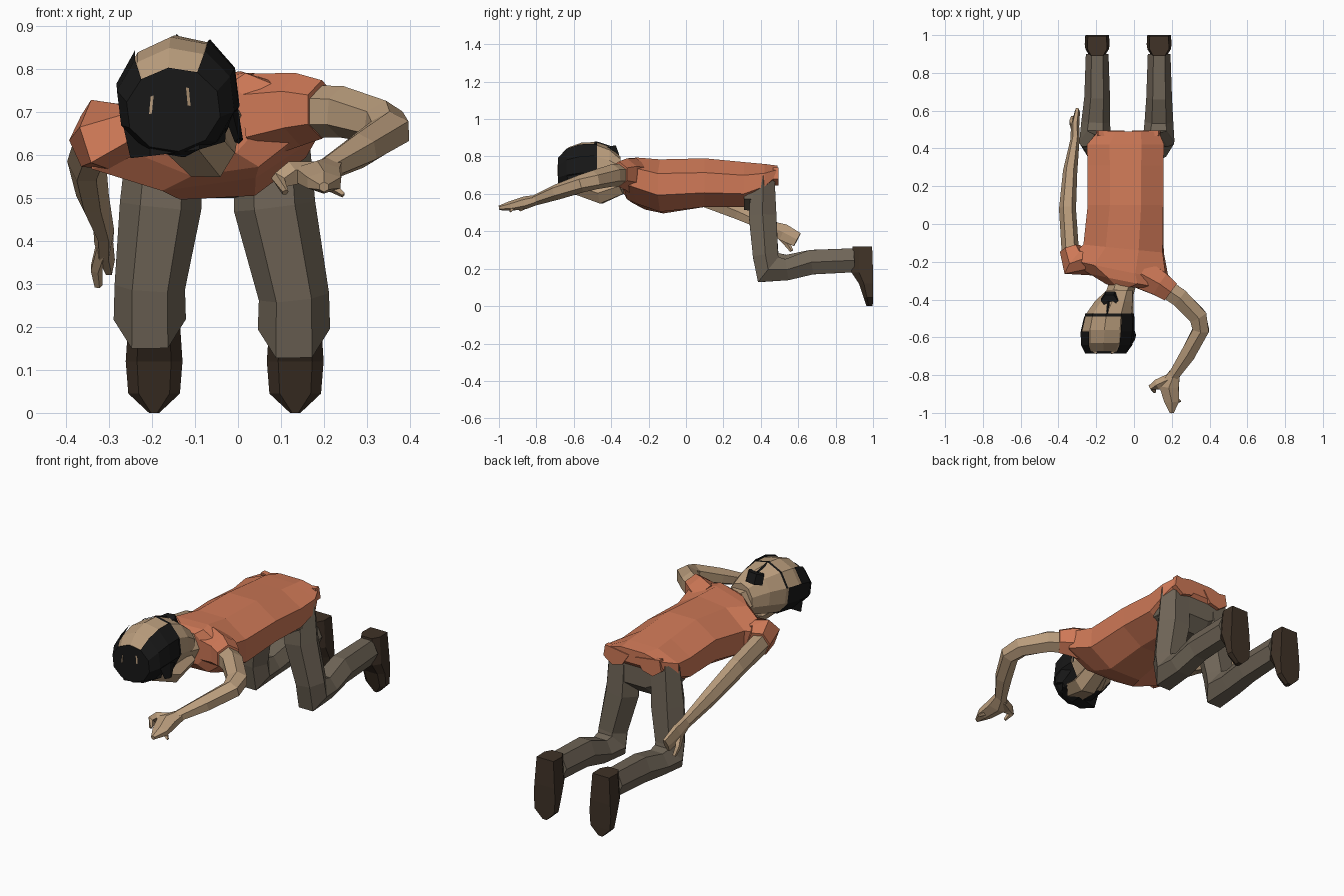
import bpy, bmesh, math
from mathutils import Vector as V


def material(name, rgb):
    m = bpy.data.materials.new(name)
    m.diffuse_color = (*rgb, 1)
    return m


SHIRT = material("shirt_orange", (0.62, 0.19, 0.095))
SKIN = material("skin_tan", (0.48, 0.33, 0.20))
CLOTH = material("trouser_grey", (0.16, 0.13, 0.095))
BOOT = material("boot_brown", (0.05, 0.032, 0.02))
BLACK = material("mask_black", (0.009, 0.009, 0.009))


def loft(name, rings, mat, keep=None):
    """Skin a list of equal-length rings and cap both ends."""
    bm = bmesh.new()
    vs = [[bm.verts.new(p) for p in r] for r in rings]
    n = len(rings[0])
    for a, b in zip(vs, vs[1:]):
        for i in range(n):
            j = (i + 1) % n
            bm.faces.new((a[i], a[j], b[j], b[i]))
    bm.faces.new(vs[0])
    bm.faces.new(vs[-1])
    bmesh.ops.recalc_face_normals(bm, faces=bm.faces)
    if keep:
        bad = [f for f in bm.faces if not keep(f.calc_center_median())]
        bmesh.ops.delete(bm, geom=bad, context='FACES')
    me = bpy.data.meshes.new(name)
    bm.to_mesh(me)
    bm.free()
    me.materials.append(mat)
    ob = bpy.data.objects.new(name, me)
    bpy.context.collection.objects.link(ob)
    return ob


def limb(name, st, mat, ref=(1, 0, 0), n=6):
    """Tube through stations (x, y, z, radius along ref, radius across)."""
    pts = [V(s[:3]) for s in st]
    rings = []
    for i, (c, s) in enumerate(zip(pts, st)):
        t = V()
        if i:
            t += (c - pts[i - 1]).normalized()
        if i < len(pts) - 1:
            t += (pts[i + 1] - c).normalized()
        t.normalize()
        side = V(ref)
        side = (side - t * side.dot(t)).normalized()
        up = t.cross(side)
        rings.append([c + side * s[3] * math.cos(k * math.tau / n)
                      + up * s[4] * math.sin(k * math.tau / n) for k in range(n)])
    return loft(name, rings, mat)


def yrings(st, n, grow=1.0):
    """Flat-topped rings along y: (y, cx, cz, rx, rz, skew, roll degrees)."""
    out = []
    f = grow / math.cos(math.pi / n)
    for y, cx, cz, rx, rz, skew, roll in st:
        c, s = math.cos(math.radians(roll)), math.sin(math.radians(roll))
        ring = []
        for k in range(n):
            a = (k + 0.5) * math.tau / n
            u, w = rx * f * math.cos(a), rz * f * math.sin(a)
            ring.append(V((cx + u * c - w * s, y + skew * u, cz + u * s + w * c)))
        out.append(ring)
    return out


# Shirt body, from hem to collar
loft("shirt", yrings([
    (0.49, -0.03, 0.715, 0.16, 0.036, 0, 0),
    (0.42, -0.045, 0.675, 0.205, 0.085, 0, 0),
    (0.31, -0.045, 0.65, 0.20, 0.12, 0, 0),
    (0.10, -0.045, 0.66, 0.20, 0.13, 0, 0),
    (-0.13, -0.055, 0.64, 0.21, 0.14, -0.1, 3),
    (-0.24, -0.085, 0.655, 0.265, 0.125, -0.2, 8),
    (-0.30, -0.045, 0.67, 0.19, 0.11, -0.2, 8),
    (-0.33, -0.05, 0.68, 0.09, 0.08, -0.1, 6)], 8), SHIRT)
limb("left_sleeve", [(0.05, -0.27, 0.69, 0.10, 0.09), (0.14, -0.32, 0.705, 0.085, 0.075),
                     (0.195, -0.36, 0.705, 0.068, 0.064)], SHIRT, (0, 0, 1))
limb("right_sleeve", [(-0.21, -0.205, 0.655, 0.06, 0.07), (-0.315, -0.20, 0.645, 0.085, 0.088),
                      (-0.337, -0.13, 0.63, 0.058, 0.07)], SHIRT)
# Two hem lobes hanging over the seat, notched in the middle
for name, s in (("right_hem", -1), ("left_hem", 1)):
    lobe = [(0.02, 0.72), (0.16, 0.74), (0.17, 0.68), (0.12, 0.645), (0.06, 0.66)]
    loft(name, [[V((-0.03 + s * u, y, z)) for u, z in lobe] for y in (0.465, 0.495)], SHIRT)

# Left arm reaching forward, with hand
UP = (0, 0, 1)
limb("left_arm", [(0.13, -0.315, 0.70, 0.062, 0.058), (0.24, -0.39, 0.70, 0.06, 0.056),
                  (0.338, -0.49, 0.675, 0.052, 0.055), (0.354, -0.56, 0.655, 0.048, 0.05),
                  (0.285, -0.69, 0.61, 0.042, 0.046), (0.205, -0.81, 0.565, 0.028, 0.032)],
     SKIN, UP)
limb("left_palm", [(0.215, -0.79, 0.57, 0.026, 0.034), (0.185, -0.86, 0.553, 0.034, 0.06),
                   (0.20, -0.94, 0.535, 0.026, 0.045), (0.20, -1.0, 0.525, 0.012, 0.012)],
     SKIN, UP)
limb("left_thumb", [(0.19, -0.82, 0.56, 0.025, 0.03), (0.125, -0.85, 0.555, 0.03, 0.03),
                    (0.095, -0.86, 0.54, 0.025, 0.018), (0.11, -0.89, 0.512, 0.008, 0.008)],
     SKIN, UP, 5)
limb("left_finger", [(0.19, -0.91, 0.545, 0.02, 0.025), (0.245, -0.94, 0.506, 0.006, 0.006)],
     SKIN, UP, 4)

# Right arm trailing back, with hand
limb("right_arm", [(-0.335, -0.18, 0.635, 0.046, 0.06), (-0.352, 0.08, 0.585, 0.045, 0.055),
                   (-0.338, 0.28, 0.505, 0.038, 0.048), (-0.312, 0.45, 0.425, 0.024, 0.035),
                   (-0.312, 0.52, 0.395, 0.022, 0.052), (-0.30, 0.595, 0.355, 0.014, 0.045)],
     SKIN)
limb("right_thumb", [(-0.315, 0.50, 0.385, 0.018, 0.025), (-0.33, 0.54, 0.335, 0.015, 0.018),
                     (-0.325, 0.565, 0.295, 0.01, 0.01)], SKIN, n=5)

# Head, neck and jaw
HEAD = [(-0.675, -0.15, 0.705, 0.10, 0.088, 0, 7),
        (-0.63, -0.145, 0.725, 0.125, 0.118, 0, 7),
        (-0.56, -0.14, 0.738, 0.13, 0.13, 0, 7),
        (-0.48, -0.13, 0.742, 0.122, 0.13, 0, 7),
        (-0.41, -0.105, 0.735, 0.10, 0.112, 0, 5),
        (-0.35, -0.075, 0.715, 0.068, 0.08, 0, 3)]
loft("head", yrings(HEAD, 10), SKIN)
limb("neck", [(-0.04, -0.20, 0.69, 0.07, 0.075), (-0.055, -0.30, 0.69, 0.07, 0.08),
              (-0.10, -0.45, 0.70, 0.075, 0.085)], SKIN)
limb("jaw", [(-0.06, -0.35, 0.645, 0.06, 0.055), (-0.075, -0.455, 0.605, 0.07, 0.065),
             (-0.13, -0.61, 0.65, 0.08, 0.05)], SKIN)

# Face mask: outer shell of the front of the head, open over the crown
loft("face_mask", yrings([(s[0] - 0.01, *s[1:]) for s in HEAD[:4]], 10, 1.06), BLACK,
     lambda c: c.y < -0.49 and (c.z < 0.80 or c.x > -0.06))
limb("mask_flap", [(-0.035, -0.56, 0.78, 0.022, 0.08), (-0.022, -0.57, 0.72, 0.02, 0.08),
                   (0.002, -0.59, 0.632, 0.01, 0.03)], BLACK, n=4)
loft("mask_chin", [
    [(-0.272, -0.60, 0.69), (-0.20, -0.682, 0.69), (-0.09, -0.682, 0.69),
     (-0.025, -0.60, 0.70), (-0.15, -0.55, 0.69)],
    [(-0.25, -0.61, 0.592), (-0.205, -0.67, 0.597), (-0.09, -0.67, 0.612),
     (-0.03, -0.60, 0.63), (-0.14, -0.59, 0.605)]], BLACK)

# Eye openings: thin plates wrapping back toward the temples
for name, x, z, s in (("right_eye", -0.222, 0.710, 1), ("left_eye", -0.095, 0.729, -1)):
    shape = [(-0.032, -0.028, 0.024), (0.022, -0.014, 0), (0.026, 0.028, 0),
             (-0.032, 0.006, 0.024)]
    loft(name, [[V((x + s * u, y + d, z + w)) for u, w, d in shape] for y in (-0.688, -0.65)],
         SKIN)

# Strap and knot at the back of the crown
loft("head_strap", yrings([(y, *HEAD[3][1:]) for y in (-0.489, -0.475)], 10, 1.025), BLACK,
     lambda c: c.z > 0.75 and abs(c.x + 0.13) > 0.003)
limb("crown_strap", [(-0.142, -0.48, 0.873, 0.007, 0.008), (-0.135, -0.41, 0.85, 0.007, 0.008)],
     BLACK, n=4)
limb("strap_knot", [(-0.125, -0.395, 0.80, 0.05, 0.045), (-0.13, -0.407, 0.85, 0.045, 0.038)],
     BLACK)

# Trousers: pelvis plus two kneeling legs, and boots with soles facing back
loft("pelvis", yrings([(0.475, -0.03, 0.64, 0.15, 0.08, 0, 0),
                       (0.41, -0.04, 0.615, 0.18, 0.115, 0, 0),
                       (0.31, -0.04, 0.615, 0.17, 0.10, 0, 0)], 8), CLOTH)
for name, hip, mid, knee, foot, dz in (("left", 0.075, 0.085, 0.13, 0.133, 0.0),
                                       ("right", -0.165, -0.18, -0.205, -0.195, 0.022)):
    limb(name + "_leg", [
        (hip, 0.412, 0.70, 0.085, 0.07), (mid, 0.41, 0.48, 0.095, 0.085),
        (knee, 0.425, 0.27 + dz, 0.082, 0.078), (knee, 0.44, 0.195 + dz, 0.084, 0.10),
        (knee + 0.002, 0.54, 0.195 + dz, 0.076, 0.066), (foot, 0.67, 0.235, 0.068, 0.076),
        (foot, 0.90, 0.245, 0.06, 0.074)], CLOTH)
    rings = []
    for z, y0, y1, w in ((0.32, 0.89, 0.995, 0.052), (0.18, 0.885, 1.0, 0.062),
                         (0.12, 0.925, 1.0, 0.066), (0.045, 0.95, 1.0, 0.06),
                         (0.0, 0.965, 0.998, 0.012)):
        m = y0 + 0.35 * (y1 - y0)
        rings.append([V((foot + u * w, y, z)) for u, y in
                      ((-0.6, y0), (0.6, y0), (1, m), (0.95, y1), (-0.95, y1), (-1, m))])
    loft(name + "_boot", rings, BOOT)
